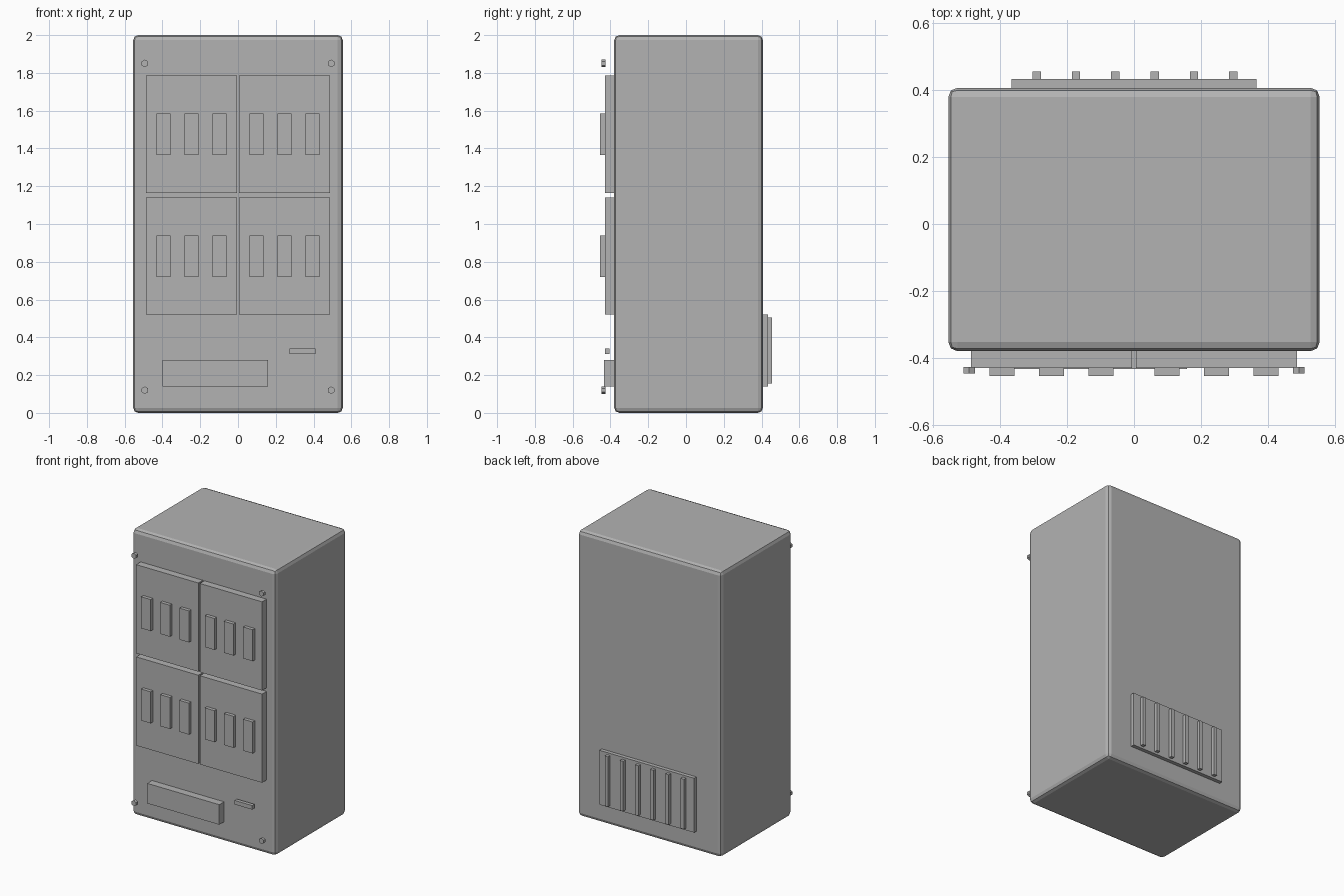
import bpy
from math import radians

cube = bpy.data.objects.get("Cube")
if cube:
    bpy.data.objects.remove(cube, do_unlink=True)

GREY = (0.45, 0.45, 0.45, 1.0)
mat = bpy.data.materials.new("plain_grey")
mat.use_nodes = True
mat.diffuse_color = GREY
mat.node_tree.nodes["Principled BSDF"].inputs["Base Color"].default_value = GREY


def box(name, x, y, z):
    """Box from (min, max) ranges on each axis."""
    ranges = (x, y, z)
    bpy.ops.mesh.primitive_cube_add(size=1, location=[(a + b) / 2 for a, b in ranges])
    ob = bpy.context.object
    ob.name = name
    ob.scale = [b - a for a, b in ranges]
    bpy.ops.object.transform_apply(location=False, rotation=False, scale=True)
    ob.data.materials.append(mat)
    return ob


# Cabinet with softly bevelled edges
body = box("cabinet_body", (-0.555, 0.555), (-0.38, 0.407), (0, 2))
bevel = body.modifiers.new("edge_bevel", "BEVEL")
bevel.width = 0.027
bevel.segments = 2

# Four door panels, each with three raised switches
for row, bottom in (("lower", 0.52), ("upper", 1.165)):
    for side, s in (("right", -1), ("left", 1)):
        tag = f"{row}_{side}"
        box(f"door_panel_{tag}", sorted((s * 0.006, s * 0.487)),
            (-0.43, -0.375), (bottom, bottom + 0.62))
        for i in range(3):
            cx = s * (0.0985 + 0.148 * i)
            box(f"switch_{tag}_{i + 1}", (cx - 0.037, cx + 0.037),
                (-0.454, -0.429), (bottom + 0.199, bottom + 0.419))

# Lower front plate and small handle
box("lower_plate", (-0.399, 0.158), (-0.433, -0.375), (0.14, 0.28))
box("small_handle", (0.273, 0.411), (-0.43, -0.405), (0.312, 0.34))

# Hexagonal bolts at the front corners
for row, z in (("lower", 0.12), ("upper", 1.85)):
    for side, s in (("right", -1), ("left", 1)):
        bpy.ops.mesh.primitive_cylinder_add(
            vertices=6, radius=0.02, depth=0.02,
            location=(s * 0.493, -0.437, z), rotation=(radians(90), 0, 0))
        bolt = bpy.context.object
        bolt.name = f"bolt_{row}_{side}"
        bolt.data.materials.append(mat)

# Rear vent with upright fins
box("vent_plate", (-0.366, 0.366), (0.4, 0.433), (0.14, 0.52))
for i in range(6):
    cx = 0.003 + (i - 2.5) * 0.1175
    box(f"vent_fin_{i + 1}", (cx - 0.0125, cx + 0.0125), (0.43, 0.456), (0.155, 0.505))
